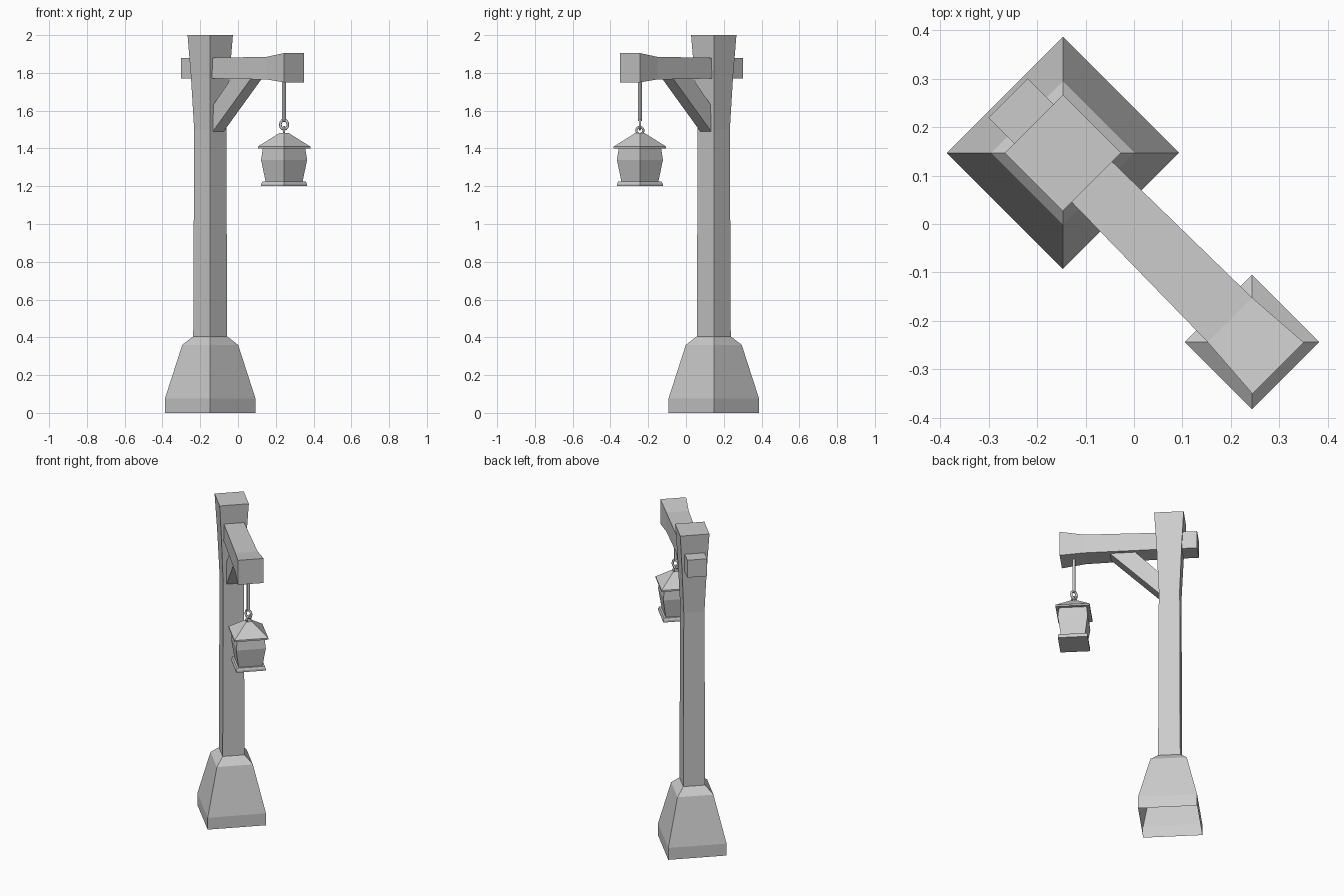
import bpy, bmesh
from math import pi, sqrt
from mathutils import Matrix, Vector

if "Cube" in bpy.data.objects:
    bpy.data.objects.remove(bpy.data.objects["Cube"])

grey = bpy.data.materials.new("plain_grey")
grey.use_nodes = True
grey.diffuse_color = (0.6, 0.6, 0.6, 1)
grey.node_tree.nodes["Principled BSDF"].inputs["Base Color"].default_value = (0.6, 0.6, 0.6, 1)

# Parts are built along local x (the arm direction), then turned to the diagonal
TURN = Matrix.Rotation(-pi / 4, 4, "Z")
POST = -0.208
LAMP = 0.345


def finish(name, bm, smooth=False):
    bmesh.ops.recalc_face_normals(bm, faces=bm.faces)
    bm.transform(TURN)
    mesh = bpy.data.meshes.new(name)
    bm.to_mesh(mesh)
    bm.free()
    mesh.materials.append(grey)
    obj = bpy.data.objects.new(name, mesh)
    bpy.context.collection.objects.link(obj)
    if smooth:
        mesh.shade_smooth()
    return obj


def loft(name, rings, open_start=False):
    """Join rings of four corners into a solid with capped ends."""
    bm = bmesh.new()
    loops = [[bm.verts.new(p) for p in ring] for ring in rings]
    for a, b in zip(loops, loops[1:]):
        for i in range(4):
            j = (i + 1) % 4
            bm.faces.new((a[i], a[j], b[j], b[i]))
    if not open_start:
        bm.faces.new(loops[0])
    bm.faces.new(loops[-1])
    return finish(name, bm)


def tower(name, cx, profile, open_start=False):
    """Square column from (half diagonal, height) pairs."""
    rings = []
    for diagonal, z in profile:
        h = diagonal / sqrt(2)
        rings.append([(cx + sx * h, sy * h, z)
                      for sx, sy in ((-1, -1), (1, -1), (1, 1), (-1, 1))])
    return loft(name, rings, open_start)


def link(name, z, radius, thick, angle, stretch=1.0):
    """Small upright metal ring."""
    bm = bmesh.new()
    major, minor = 12, 6
    verts = []
    for i in range(major):
        turn = Matrix.Rotation(2 * pi * i / major, 4, "Y")
        for j in range(minor):
            p = Matrix.Rotation(2 * pi * j / minor, 4, "Z") @ Vector((thick, 0, 0))
            p = turn @ (p + Vector((radius, 0, 0)))
            verts.append(bm.verts.new((p.x, p.y, p.z * stretch)))
    for i in range(major):
        for j in range(minor):
            a, b = i * minor, (i + 1) % major * minor
            k = (j + 1) % minor
            bm.faces.new((verts[a + j], verts[a + k], verts[b + k], verts[b + j]))
    bm.transform(Matrix.Translation((LAMP, 0, z)) @ Matrix.Rotation(angle, 4, "Z"))
    return finish(name, bm, True)


# Footing (hollow underneath) and post
tower("footing", POST, [(0.24, 0), (0.24, 0.075), (0.148, 0.36), (0.09, 0.405)], True)
tower("post", POST, [(0.09, 0.4), (0.085, 1.5), (0.102, 1.78), (0.12, 2.0)])

# Cross arm, flared at the lamp end
arm = [(-0.368, 0.057, 1.77, 1.88), (-0.13, 0.059, 1.77, 1.88),
       (0.28, 0.065, 1.765, 1.885), (0.421, 0.075, 1.75, 1.905)]
loft("cross_arm", [[(x, -w, lo), (x, w, lo), (x, w, hi), (x, -w, hi)]
                   for x, w, lo, hi in arm])

# Diagonal brace
brace = [(-0.15, 1.488), (0.14, 1.772), (-0.008, 1.772), (-0.15, 1.625)]
loft("brace", [[(x, side * 0.041, z) for x, z in brace] for side in (-1, 1)])

# Hanging rod and chain links
bm = bmesh.new()
bmesh.ops.create_cone(bm, cap_ends=True, segments=8, radius1=0.01, radius2=0.01,
                      depth=0.22, matrix=Matrix.Translation((LAMP, 0, 1.655)))
finish("hanging_rod", bm, True)
bpy.data.objects["hanging_rod"].data.set_sharp_from_angle(angle=pi / 4)
link("upper_link", 1.526, 0.02, 0.007, pi / 4, 1.2)
link("lower_link", 1.495, 0.019, 0.006, -pi / 4)

# Lantern
tower("lantern_roof", LAMP, [(0.139, 1.4), (0.139, 1.41), (0.022, 1.483)])
tower("lantern_body", LAMP, [(0.096, 1.215), (0.122, 1.34), (0.112, 1.402)])
tower("lantern_base", LAMP, [(0.121, 1.2), (0.121, 1.213), (0.114, 1.225)])
